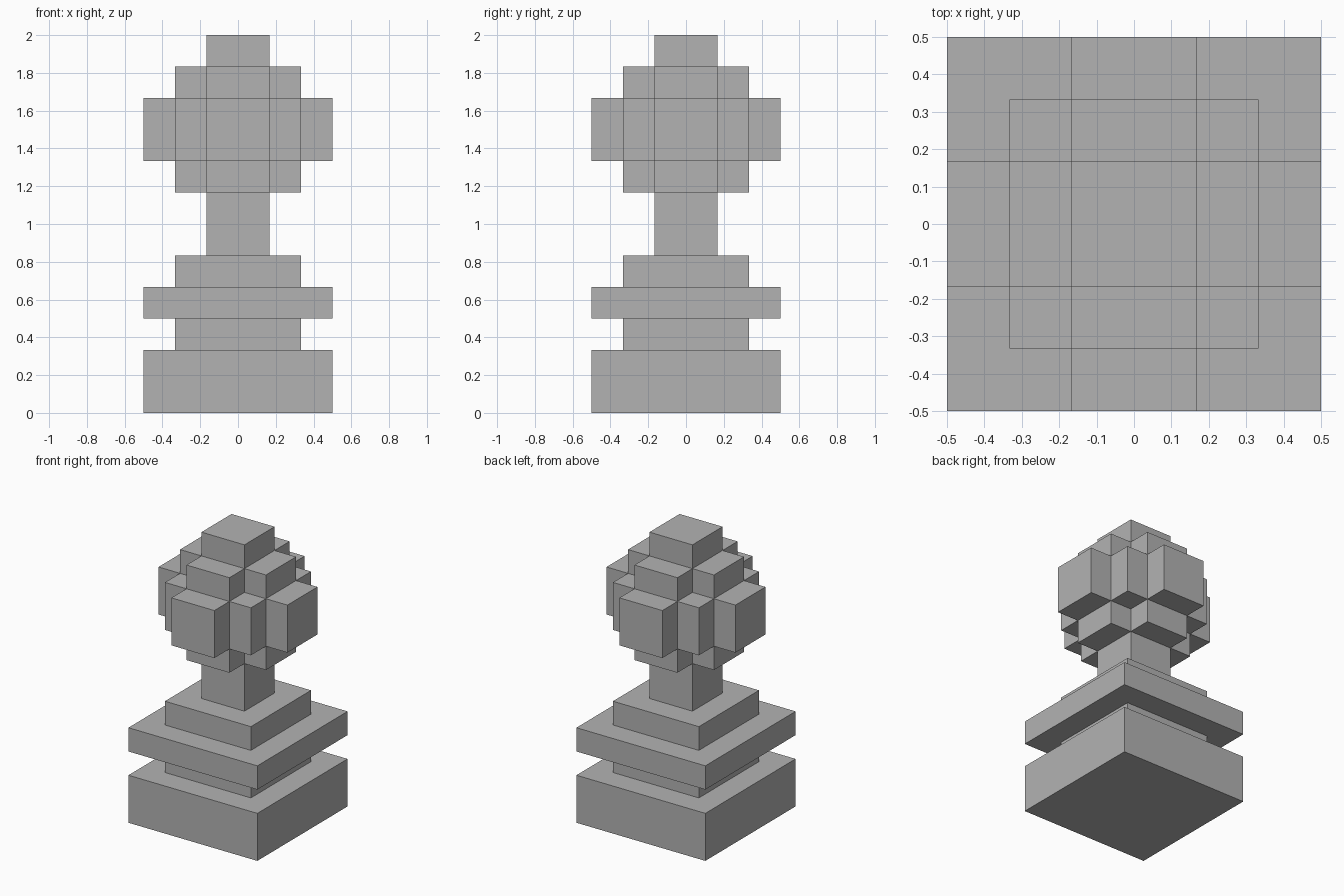
import bpy
import bmesh
from itertools import product
from mathutils import Vector

if "Cube" in bpy.data.objects:
    bpy.data.objects.remove(bpy.data.objects["Cube"], do_unlink=True)

U = 1 / 6  # edge of one cubic block

grey = bpy.data.materials.new("plain grey")
grey.use_nodes = True
colour = (0.45, 0.45, 0.45, 1)
grey.diffuse_color = colour
grey.node_tree.nodes["Principled BSDF"].inputs["Base Color"].default_value = colour


def block_part(name, boxes):
    """Merge centred boxes (width, depth, bottom, top), in blocks, into one closed skin."""
    cells = set()
    for w, d, bottom, top in boxes:
        cells |= set(product(range(-w // 2, w // 2), range(-d // 2, d // 2), range(bottom, top)))

    bm = bmesh.new()
    for cell in cells:
        centre = Vector(cell) + Vector((0.5, 0.5, 0.5))
        for axis, sign in product(range(3), (-1, 1)):
            n = Vector((0, 0, 0))
            n[axis] = sign
            if tuple(int(c + s) for c, s in zip(cell, n)) in cells:
                continue
            # Outward-facing square on this exposed side
            a = Vector((n.y, n.z, n.x))
            b = n.cross(a)
            corners = (a + b, b - a, -a - b, a - b)
            bm.faces.new([bm.verts.new((centre + (n + c) / 2) * U) for c in corners])

    bmesh.ops.remove_doubles(bm, verts=bm.verts, dist=0.001)
    bmesh.ops.dissolve_limit(bm, angle_limit=0.01, verts=bm.verts, edges=bm.edges)
    bmesh.ops.recalc_face_normals(bm, faces=bm.faces)
    mesh = bpy.data.meshes.new(name)
    bm.to_mesh(mesh)
    bm.free()
    mesh.materials.append(grey)
    obj = bpy.data.objects.new(name, mesh)
    bpy.context.collection.objects.link(obj)
    return obj


# Square stepped pedestal: foot, waist, collar slab, upper step and neck
block_part("pedestal", [
    (6, 6, 0, 2),
    (4, 4, 2, 3),
    (6, 6, 3, 4),
    (4, 4, 4, 5),
    (2, 2, 5, 7),
])

# Blocky ball: crossed bars around a square core, with a cap on top
block_part("head", [
    (2, 2, 7, 12),
    (4, 2, 7, 11), (2, 4, 7, 11),
    (4, 4, 8, 10),
    (6, 2, 8, 10), (2, 6, 8, 10),
])
